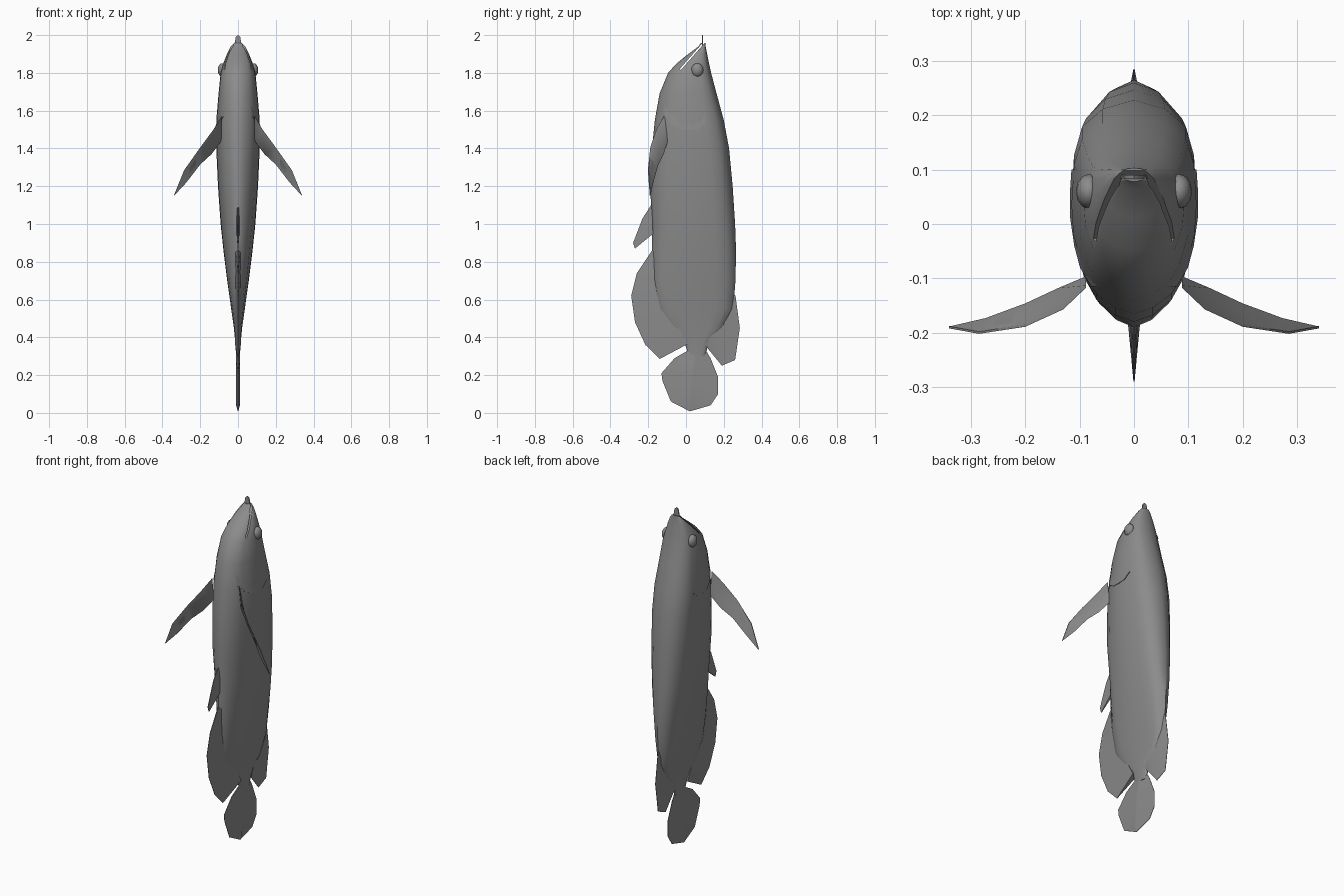
import bpy, bmesh, math
from mathutils import Vector

if "Cube" in bpy.data.objects:
    bpy.data.objects.remove(bpy.data.objects["Cube"])

grey = bpy.data.materials.new("slate_grey")
grey.diffuse_color = (0.26, 0.26, 0.26, 1)
grey.use_nodes = True
grey.node_tree.nodes["Principled BSDF"].inputs["Base Color"].default_value = grey.diffuse_color


def make(name, verts, faces, angle=50):
    me = bpy.data.meshes.new(name)
    me.from_pydata(verts, [], faces)
    bm = bmesh.new()
    bm.from_mesh(me)
    bmesh.ops.recalc_face_normals(bm, faces=bm.faces)
    bm.to_mesh(me)
    bm.free()
    me.materials.append(grey)
    ob = bpy.data.objects.new(name, me)
    bpy.context.collection.objects.link(ob)
    smooth(ob, angle)
    return ob


def smooth(ob, angle):
    bpy.ops.object.select_all(action='DESELECT')
    ob.select_set(True)
    bpy.context.view_layer.objects.active = ob
    bpy.ops.object.shade_smooth_by_angle(angle=math.radians(angle))


# Body stations: height, belly y, back y, half width
STATIONS = [(1.958, .078, .103, .022), (1.94, .066, .104, .038),
            (1.90, .012, .112, .058), (1.85, -.05, .122, .078),
            (1.80, -.095, .133, .092), (1.69, -.14, .162, .103),
            (1.55, -.165, .20, .115), (1.40, -.18, .228, .115),
            (1.20, -.19, .247, .106), (1.00, -.18, .26, .092),
            (.86, -.18, .265, .077), (.70, -.175, .262, .057),
            (.55, -.15, .25, .036), (.45, -.09, .20, .022),
            (.38, -.01, .125, .015), (.30, .015, .10, .010)]
# Half cross-section: fraction from belly to back, fraction of half width
SECTION = [(0, 0), (.03, .3), (.10, .6), (.20, .8), (.40, .97),
           (.55, 1), (.75, .96), (.88, .83), (.96, .5), (1, 0)]


def station(z):
    for a, b in zip(STATIONS, STATIONS[1:]):
        if a[0] >= z >= b[0]:
            f = (a[0] - z) / (a[0] - b[0])
            return [p + (q - p) * f for p, q in zip(a, b)]


def skin(z, y, side=1, lift=0):
    """Point on the flank at a given height and depth."""
    _, lo, hi, w = station(z)
    t = (y - lo) / (hi - lo)
    for a, b in zip(SECTION, SECTION[1:]):
        if a[0] <= t <= b[0]:
            x = a[1] + (b[1] - a[1]) * (t - a[0]) / (b[0] - a[0])
            return (side * (x * w + lift), y, z)


# Lofted body
verts, faces = [], []
n = 2 * len(SECTION) - 2
for z, lo, hi, w in STATIONS:
    ring = [(x * w, t) for t, x in SECTION] + [(-x * w, t) for t, x in SECTION[-2:0:-1]]
    verts += [(x, lo + (hi - lo) * t, z) for x, t in ring]
for r in range(len(STATIONS) - 1):
    for i in range(n):
        j = (i + 1) % n
        faces.append((r * n + i, r * n + j, (r + 1) * n + j, (r + 1) * n + i))
faces += [tuple(range(n)), tuple(range(len(verts) - n, len(verts)))]
body = make("body", verts, faces)

# Mouth slit between the upper and lower jaw
a, b = Vector((0, -.03, 1.818)), Vector((0, .12, 1.989))
off = (b - a).normalized().cross(Vector((1, 0, 0))) * .004
quad = [a - off, b - off, b + off, a + off]
cv = [(x, p.y, p.z) for x in (-.2, .2) for p in quad]
cutter = make("mouth_cutter", cv, [(0, 1, 2, 3), (4, 5, 6, 7), (0, 1, 5, 4),
                                   (1, 2, 6, 5), (2, 3, 7, 6), (3, 0, 4, 7)])
cutter.hide_render = True
mod = body.modifiers.new("mouth", 'BOOLEAN')
mod.operation, mod.object, mod.solver = 'DIFFERENCE', cutter, 'EXACT'
bpy.context.view_layer.objects.active = body
bpy.ops.object.modifier_apply(modifier="mouth")
bpy.data.objects.remove(cutter)
smooth(body, 50)


def blade(name, inner, outer, thick, thin=.001):
    """Median fin in the yz plane, thick at its root and thin at its rim."""
    m = len(inner)
    v = [(s * w, y, z) for s in (1, -1)
         for row, w in ((inner, thick), (outer, thin)) for y, z in row]
    f = []
    for i in range(m - 1):
        f += [(i, i + 1, m + i + 1, m + i),
              (2 * m + i, 3 * m + i, 3 * m + i + 1, 2 * m + i + 1),
              (m + i, m + i + 1, 3 * m + i + 1, 3 * m + i),
              (i, 2 * m + i, 2 * m + i + 1, i + 1)]
    f += [(0, m, 3 * m, 2 * m), (m - 1, 3 * m - 1, 4 * m - 1, 2 * m - 1)]
    return make(name, v, f)


# Median fins
blade("anal_fin",
      [(-.15, .88), (-.13, .74), (-.10, .62), (-.06, .50), (-.02, .42), (.01, .365)],
      [(-.18, .86), (-.26, .74), (-.29, .62), (-.27, .48), (-.215, .36), (-.14, .285)], .016)
blade("dorsal_fin",
      [(.22, .66), (.19, .56), (.16, .47), (.13, .41), (.105, .36)],
      [(.262, .62), (.285, .45), (.26, .28), (.19, .25), (.12, .335)], .014)
blade("pelvic_fin",
      [(-.15, 1.10), (-.16, 1.06), (-.16, 1.00), (-.16, .96)],
      [(-.185, 1.10), (-.23, 1.03), (-.28, .90), (-.27, .87)], .008, .002)
spine = [(.055, .40), (.055, .34), (.045, .28), (.035, .22), (.03, .16), (.025, .09), (.02, .04)]
blade("tail_fin_front", spine,
      [(.01, .38), (.01, .33), (-.06, .29), (-.13, .21), (-.125, .17), (-.08, .06), (.02, .008)], .010)
blade("tail_fin_back", spine,
      [(.105, .38), (.10, .34), (.13, .29), (.17, .19), (.17, .10), (.13, .04), (.02, .008)], .010)

# Paired fins, gill covers and eyes
UPPER = [(.088, -.115, 1.57), (.13, -.155, 1.50), (.20, -.187, 1.405),
         (.285, -.20, 1.285), (.34, -.19, 1.15)]
LOWER = [(.088, -.098, 1.44), (.14, -.12, 1.37), (.20, -.148, 1.315),
         (.273, -.175, 1.22), (.338, -.19, 1.15)]
GILL = [(-.115, 1.57), (-.08, 1.53), (-.04, 1.505), (.01, 1.497), (.06, 1.50), (.10, 1.53)]
for side, label in ((1, "right"), (-1, "left")):
    v, f = [], []
    for p, q in zip(UPPER, LOWER):
        for d in (.002, -.002):
            v += [(side * p[0], p[1] + d, p[2]), (side * q[0], q[1] + d, q[2])]
    for i in range(len(UPPER) - 1):
        k = 4 * i
        f += [(k + c, k + e, k + e + 4, k + c + 4) for c, e in ((0, 1), (1, 3), (3, 2), (2, 0))]
    f += [(0, 1, 3, 2), (16, 17, 19, 18)]
    make("pectoral_fin_" + label, v, f)

    # Gill cover: thin lapped plate that fades into the cheek
    v, f = [], []
    for y, z in GILL:
        v += [skin(z, y, side, -.004), skin(z, y, side, .004), skin(z + .08, y, side, -.001)]
    for i in range(len(GILL) - 1):
        k = 3 * i
        f += [(k, k + 1, k + 4, k + 3), (k + 1, k + 2, k + 5, k + 4)]
    make("gill_cover_" + label, v, f, 40)

    bpy.ops.mesh.primitive_uv_sphere_add(segments=12, ring_count=8, radius=1,
                                         location=(side * .083, .06, 1.815))
    eye = bpy.context.object
    eye.name = "eye_" + label
    eye.scale = (.024, .032, .036)
    eye.data.materials.append(grey)
    smooth(eye, 60)

# Chin barbel
rim = [(-.03, 1.93), (-.016, 1.965), (-.012, 1.99), (0, 2.0), (.012, 1.99), (.016, 1.965), (.03, 1.93)]
k = len(rim)
v = [(x, .087 + d, z) for d in (-.003, .003) for x, z in rim]
make("barbel", v, [tuple(range(k)), tuple(range(k, 2 * k))] +
     [(i, (i + 1) % k, (i + 1) % k + k, i + k) for i in range(k)])
